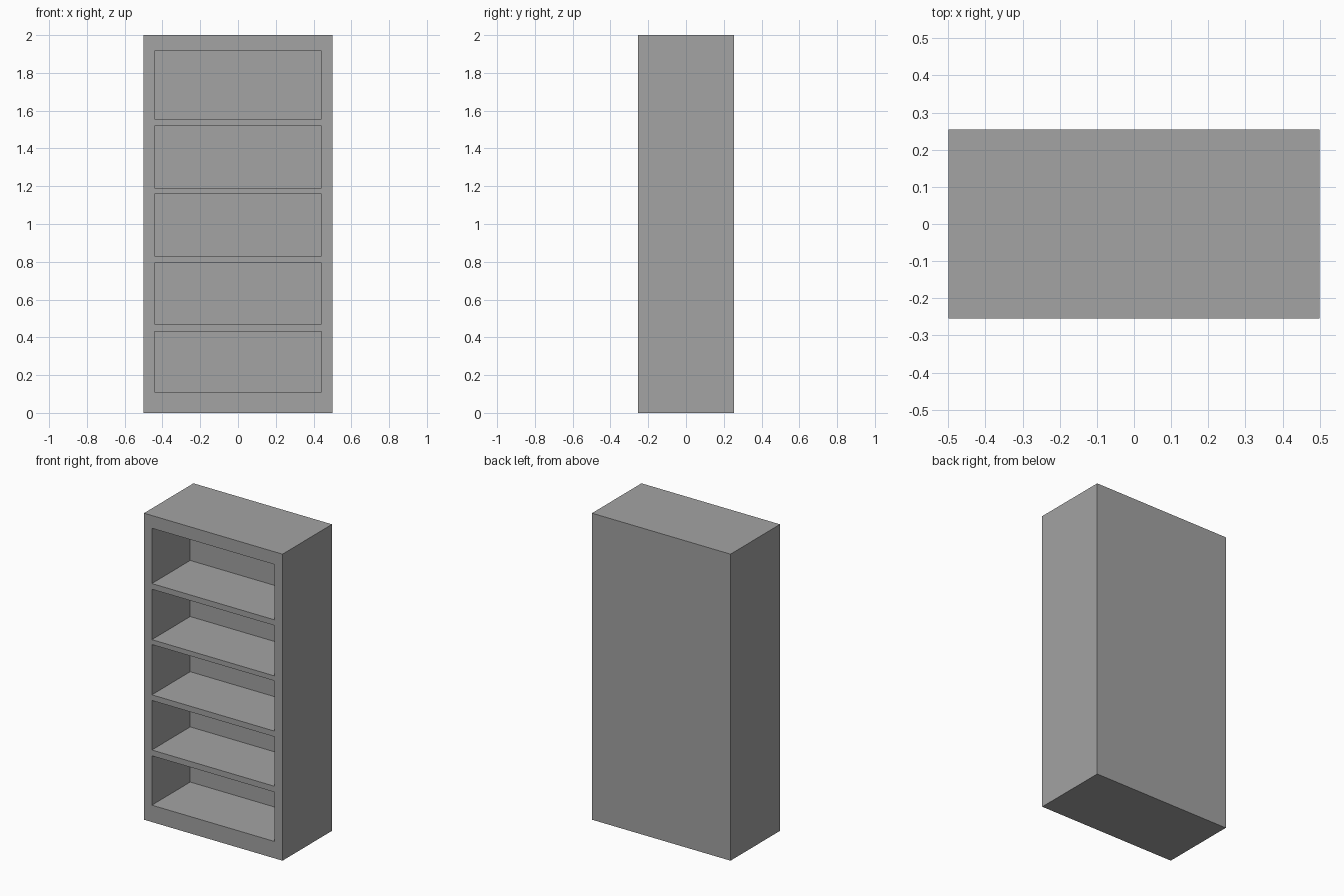
import bpy
import bmesh
from mathutils import Matrix, Vector

cube = bpy.data.objects.get("Cube")
if cube:
    bpy.data.objects.remove(cube, do_unlink=True)

WIDTH, DEPTH, HEIGHT = 1.0, 0.51, 2.0
FRONT = -DEPTH / 2
INNER_X = 0.443        # half width of the openings
RECESS_BACK = 0.14     # y of the back wall inside
# bottom and top of each compartment
COMPARTMENTS = [(0.11, 0.432), (0.47, 0.793), (0.83, 1.158),
                (1.19, 1.519), (1.556, 1.917)]


def add_box(bm, low, high):
    low, high = Vector(low), Vector(high)
    matrix = Matrix.Translation((low + high) / 2) @ Matrix.Diagonal((*(high - low), 1))
    bmesh.ops.create_cube(bm, size=1, matrix=matrix)


def make_object(name, boxes):
    bm = bmesh.new()
    for low, high in boxes:
        add_box(bm, low, high)
    mesh = bpy.data.meshes.new(name)
    bm.to_mesh(mesh)
    bm.free()
    obj = bpy.data.objects.new(name, mesh)
    bpy.context.collection.objects.link(obj)
    return obj


# Plain grey finish
grey = bpy.data.materials.new("grey")
grey.use_nodes = True
color = (0.366, 0.366, 0.366, 1)
grey.diffuse_color = color
grey.node_tree.nodes["Principled BSDF"].inputs["Base Color"].default_value = color

# Solid cabinet block
bookcase = make_object("bookcase", [
    ((-WIDTH / 2, FRONT, 0), (WIDTH / 2, -FRONT, HEIGHT))])
bookcase.data.materials.append(grey)

# Compartments hollowed out from the front, leaving shelves between them
cutter = make_object("compartment_cutter", [
    ((-INNER_X, FRONT - 0.1, bottom), (INNER_X, RECESS_BACK, top))
    for bottom, top in COMPARTMENTS])
cutter.data.materials.append(grey)
cutter.hide_render = True

hollow = bookcase.modifiers.new("compartments", 'BOOLEAN')
hollow.operation = 'DIFFERENCE'
hollow.solver = 'EXACT'
hollow.object = cutter

# Apply the cut and discard the cutter
bpy.context.view_layer.update()
evaluated = bookcase.evaluated_get(bpy.context.evaluated_depsgraph_get())
result = bpy.data.meshes.new_from_object(evaluated)
bookcase.modifiers.clear()
bookcase.data = result
bpy.data.objects.remove(cutter, do_unlink=True)
